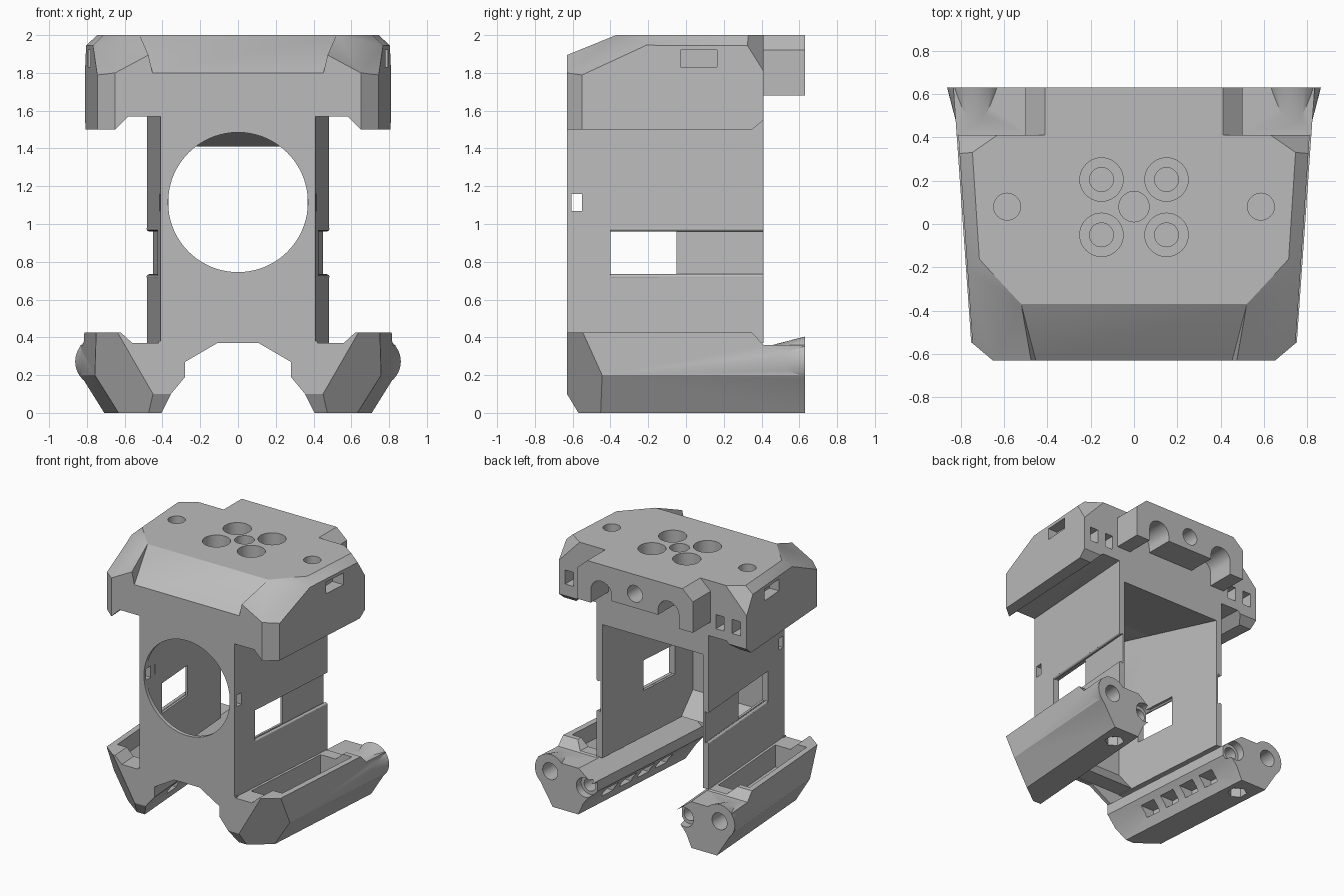
import bpy, bmesh, math
from mathutils import Matrix, Vector

if "Cube" in bpy.data.objects:
    bpy.data.objects.remove(bpy.data.objects["Cube"], do_unlink=True)

grey = bpy.data.materials.new("plain_grey")
grey.use_nodes = True
grey.diffuse_color = (0.5, 0.5, 0.5, 1)
grey.node_tree.nodes["Principled BSDF"].inputs["Base Color"].default_value = (0.5, 0.5, 0.5, 1)
FRONT, BACK, TAIL, FLARE = -0.63, 0.41, 0.63, 0.07


def finish(name, bm):
    bmesh.ops.recalc_face_normals(bm, faces=bm.faces)
    me = bpy.data.meshes.new(name)
    bm.to_mesh(me)
    bm.free()
    me.materials.append(grey)
    ob = bpy.data.objects.new(name, me)
    bpy.context.collection.objects.link(ob)
    return ob


def prism(name, pts, axis, a, b, flare=False):
    """Extrude a 2D outline along an axis; flare widens it toward the back."""
    place = {"x": lambda p, t: (t, p[0], p[1]),
             "y": lambda p, t: (p[0], t, p[1]),
             "z": lambda p, t: (p[0], p[1], t)}[axis]
    bm = bmesh.new()
    ends = [[bm.verts.new(place(p, t)) for p in pts] for t in (a, b)]
    for ring in ends:
        bm.faces.new(ring)
    for i in range(len(pts)):
        j = (i + 1) % len(pts)
        bm.faces.new((ends[0][i], ends[0][j], ends[1][j], ends[1][i]))
    if flare:
        for v in bm.verts:
            v.co.x += math.copysign(FLARE * (v.co.y - FRONT), v.co.x)
    return finish(name, bm)


def box(x0, x1, y0, y1, z0, z1, flare=False):
    return prism("cutter", [(x0, z0), (x1, z0), (x1, z1), (x0, z1)], "y", y0, y1, flare)


def both(pts):
    return pts + [(-x, v) for x, v in reversed(pts)]


def cyl(u, v, a, b, r, axis="y", r2=None, n=40):
    """Cylinder or cone from a to b along y or z, centred on (u, v)."""
    m = Matrix.Translation((u, v, (a + b) / 2))
    if axis == "y":
        m = Matrix.Translation((u, (a + b) / 2, v)) @ Matrix.Rotation(-math.pi / 2, 4, "X")
    bm = bmesh.new()
    bmesh.ops.create_cone(bm, cap_ends=True, segments=n, radius1=r,
                          radius2=r if r2 is None else r2, depth=b - a, matrix=m)
    return finish("cutter", bm)


def combine(ob, tools, op="DIFFERENCE"):
    for t in tools:
        mod = ob.modifiers.new("combine", "BOOLEAN")
        mod.operation, mod.solver, mod.object = op, "EXACT", t
        bpy.context.view_layer.objects.active = ob
        bpy.ops.object.modifier_apply(modifier=mod.name)
        bpy.data.objects.remove(t, do_unlink=True)


def trim(ob, point, normal, mirror=True):
    """Slice off everything on the normal side of a plane, on both sides if asked."""
    bm = bmesh.new()
    bm.from_mesh(ob.data)
    for s in ((1, -1) if mirror else (1,)):
        flip = Vector((s, 1, 1))
        cut = bmesh.ops.bisect_plane(bm, geom=bm.verts[:] + bm.edges[:] + bm.faces[:],
                                     plane_co=Vector(point) * flip, plane_no=Vector(normal) * flip,
                                     clear_outer=True)
        edges = [e for e in cut["geom_cut"] if isinstance(e, bmesh.types.BMEdge)]
        bmesh.ops.holes_fill(bm, edges=edges)
    bmesh.ops.recalc_face_normals(bm, faces=bm.faces)
    bm.to_mesh(ob.data)
    bm.free()


def cavity():
    c = prism("cutter", both([(0.36, -0.6), (0.44, 0.5)]), "z", 0.2, 1.8)
    trim(c, (0, BACK, 1.41), (0, 0.23, 1), False)
    return c


# Head: tapered block with faceted corners
head = prism("head", both([(0.65, FRONT), (0.745, -0.55), (0.81, BACK)]), "z", 1.5, 2)
trim(head, (0.52, FRONT, 1.87), (0.538, -0.5, 1))
trim(head, (0.71, -0.21, 2), (0.54, -0.035, 0.585))
trim(head, (0.63, BACK, 2), (0.08, 0.115, 0.076))
trim(head, (0, BACK, 1.55), (0, 0.05, -0.06), False)

# Front slope, underside recess and inner cavity of the head
slope = prism("cutter", [(-0.37, 2), (-0.65, 1.785), (-0.65, 2.1), (-0.37, 2.1)], "x", -0.52, 0.52)
for v in slope.data.vertices:
    if v.co.z < 1.9:
        v.co.x *= 0.86
combine(head, [slope, cavity(),
               prism("cutter", both([(0.64, 1.4), (0.64, 1.49), (0.56, 1.57)]), "y", -0.8, 0.6, True)])

# Head holes: screw group, blind pins, side and back pockets
holes = [cyl(0, 0.08, 1.3, 2.1, 0.07, "z")]
for s in (1, -1):
    for y in (0.205, -0.05):
        holes += [cyl(s * 0.15, y, 1.3, 2.1, 0.055, "z"), cyl(s * 0.15, y, 1.9, 2.1, 0.1, "z")]
    holes.append(cyl(s * 0.585, 0.08, 1.92, 2.1, 0.062, "z"))
    lo, hi = sorted((s * 0.7, s * 0.9))
    holes.append(box(lo, hi, -0.03, 0.165, 1.83, 1.92))
    for x in (0.58, 0.72):
        holes.append(box(s * x - 0.035, s * x + 0.035, 0.3, 0.5, 1.64, 1.75))
combine(head, holes)

# Rear clamp bar with a centre hole and two open arches
bar = prism("rear_bar", both([(0.5, 1.68), (0.5, 1.92), (0.41, 2)]), "y", BACK - 0.01, TAIL)
cuts = [cyl(0, 1.85, 0.3, 0.7, 0.065), box(-0.21, 0.21, 0.3, 0.7, 1.6, 1.74)]
for s in (1, -1):
    cuts += [cyl(s * 0.29, 1.78, 0.3, 0.7, 0.09),
             box(s * 0.29 - 0.09, s * 0.29 + 0.09, 0.3, 0.7, 1.6, 1.78)]
combine(bar, cuts)

# Body: thin-walled tunnel, open to the back
body = prism("body", both([(0.41, FRONT), (0.483, BACK)]), "z", 0.37, 1.57)
cuts = [cavity(), cyl(0, 1.115, -0.8, -0.5, 0.37, n=72),
        box(-0.7, 0.7, -0.4, -0.05, 0.73, 0.965),
        box(-0.7, 0.7, -0.605, -0.55, 1.07, 1.16)]
for s in (1, -1):
    lo, hi = sorted((s * 0.377, s * 0.6))
    cuts.append(box(lo, hi, -0.4, 0.5, 0.725, 0.97, True))
combine(body, cuts)

# Rounded rails along the side slots
for s, side in ((1, "left"), (-1, "right")):
    for z, level in ((0.72, "lower"), (0.975, "upper")):
        rail = cyl(0, 0, -0.4, BACK, 0.014, n=16)
        rail.name = f"{side}_{level}_slot_rail"
        for v in rail.data.vertices:
            v.co.x += s * (0.397 + FLARE * (v.co.y - FRONT))
            v.co.z += z

# Front skirt under the body and its inner gusset
prism("front_skirt", both([(0.42, 0.38), (0.42, 0.27), (0.28, 0.27), (0.10, 0.375)]), "y", FRONT, -0.6)
prism("gusset", [(-0.61, 0.375), (-0.47, 0.375), (-0.61, 0.55)], "x", -0.38, 0.38)

# Leg: flared beam with a faceted nose
section = [(0.62, 0), (0.40, 0), (0.355, 0.1), (0.28, 0.19), (0.28, 0.27), (0.41, 0.37),
           (0.56, 0.37), (0.62, 0.425), (0.745, 0.425), (0.745, 0.2)]
leg = prism("left_leg", section, "y", FRONT, TAIL, True)
trim(leg, (0.60, FRONT, 0.36), (0.26, -0.35, -0.15), False)
trim(leg, (0, FRONT, 0.1), (0, -0.1, -0.06), False)

# Trough, stepped tail and conical socket of the leg
combine(leg, [prism("cutter", [(0.35, 0.425), (0.41, 0.36), (0.7, 0.36), (0.7, 0.6), (0.35, 0.6)],
                    "x", 0.2, 1),
              prism("cutter", [(0.43, 0.5), (0.43, 0.2), (0.61, 0.2), (0.7, 0.3), (0.7, 0.5)],
                    "y", -0.47, 0.31, True)])
combine(leg, [cyl(0.73, 0.272, 0.39, TAIL, 0.07, r2=0.132)], "UNION")
cuts = [cyl(0.73, 0.272, 0.4, 0.7, 0.065), cyl(0.43, 0.225, 0.45, 0.7, 0.05),
        cyl(0.43, 0.225, 0.57, 0.7, 0.075), cyl(0.58, 0.47, -0.1, 0.07, 0.07, "z", n=6)]
for i in range(4):
    y = -0.32 + i * 0.2
    cuts.append(box(0.3, 0.43, y, y + 0.13, 0.07, 0.15, True))
combine(leg, cuts)

# Opposite leg
bm = bmesh.new()
bm.from_mesh(leg.data)
bmesh.ops.scale(bm, vec=(-1, 1, 1), verts=bm.verts)
bmesh.ops.reverse_faces(bm, faces=bm.faces)
finish("right_leg", bm)

# Smooth the round surfaces, keep the edges sharp
for ob in bpy.context.collection.objects:
    if ob.type == "MESH" and grey.name in ob.data.materials:
        bpy.ops.object.select_all(action="DESELECT")
        ob.select_set(True)
        bpy.context.view_layer.objects.active = ob
        bpy.ops.object.shade_smooth_by_angle(angle=math.radians(30))
